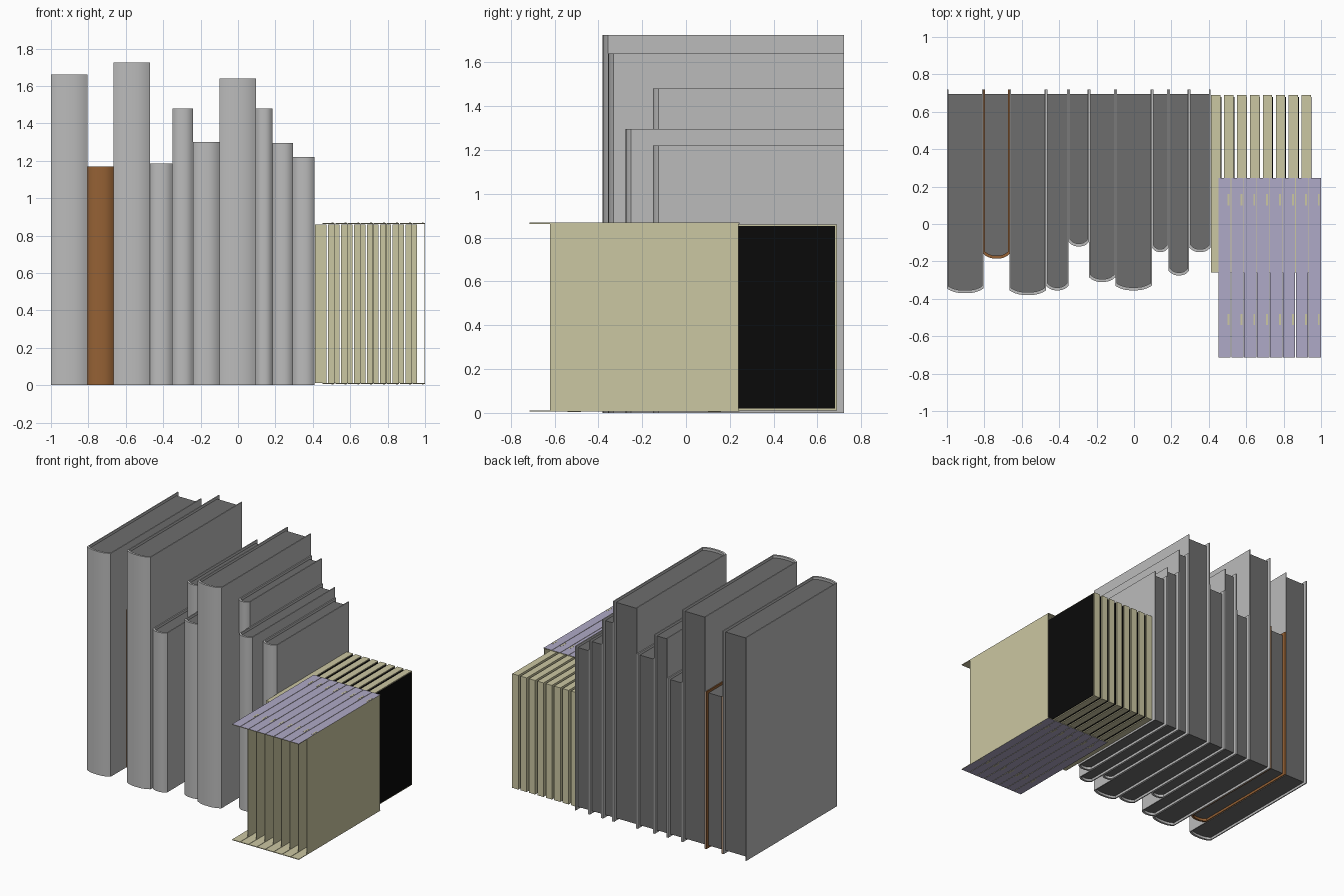
import bpy, bmesh, math

if "Cube" in bpy.data.objects:
    bpy.data.objects.remove(bpy.data.objects["Cube"], do_unlink=True)


def material(name, r, g, b):
    m = bpy.data.materials.new(name)
    m.use_nodes = True
    m.diffuse_color = (r, g, b, 1)
    node = m.node_tree.nodes["Principled BSDF"]
    node.inputs["Base Color"].default_value = (r, g, b, 1)
    node.inputs["Roughness"].default_value = 0.8
    return m


GREY = material("cover grey", 0.5, 0.5, 0.5)
BROWN = material("cover brown", 0.3, 0.12, 0.035)
PAGE = material("page dark grey", 0.155, 0.155, 0.155)
TAN = material("case tan", 0.6, 0.57, 0.36)
LILAC = material("flap lilac", 0.43, 0.40, 0.57)
BLACK = material("insert black", 0.003, 0.003, 0.003)


def extrude(name, outline, z0, z1, mat, smooth=False):
    """Upright prism from an outline of (x, y) points."""
    bm = bmesh.new()
    face = bm.faces.new([bm.verts.new((x, y, z0)) for x, y in outline])
    new = bmesh.ops.extrude_face_region(bm, geom=[face])["geom"]
    top = [v for v in new if isinstance(v, bmesh.types.BMVert)]
    bmesh.ops.translate(bm, vec=(0, 0, z1 - z0), verts=top)
    bmesh.ops.recalc_face_normals(bm, faces=bm.faces)
    mesh = bpy.data.meshes.new(name)
    bm.to_mesh(mesh)
    bm.free()
    mesh.materials.append(mat)
    ob = bpy.data.objects.new(name, mesh)
    bpy.context.scene.collection.objects.link(ob)
    if smooth:
        bpy.ops.object.select_all(action="DESELECT")
        ob.select_set(True)
        bpy.context.view_layer.objects.active = ob
        bpy.ops.object.shade_smooth_by_angle(angle=math.radians(35))
    return ob


def box(name, x0, x1, y0, y1, z0, z1, mat):
    return extrude(name, [(x0, y0), (x1, y0), (x1, y1), (x0, y1)], z0, z1, mat)


def spine_curve(x0, x1, front, bulge, steps=12):
    """Bowed line from x0 to x1, its middle reaching the front."""
    pts = []
    for i in range(steps + 1):
        t = 2 * i / steps - 1
        pts.append((x0 + (x1 - x0) * i / steps, front + bulge * abs(t) ** 2.6))
    return pts


def book(number, x0, x1, height, front, mat):
    t = 0.008
    outer = spine_curve(x0, x1, front, 0.025)
    inner = spine_curve(x0 + t, x1 - t, front + 0.016, 0.022)
    # Wrap-around cover, open at the back
    cover = [(x0, 0.72)] + outer + [(x1, 0.72), (x1 - t, 0.72)]
    cover += inner[::-1] + [(x0 + t, 0.72)]
    extrude(f"book_cover_{number}", cover, 0, height, mat, True)
    # Page block, set in from the cover edges
    pages = [(x0 + t, 0.695)] + inner + [(x1 - t, 0.695)]
    extrude(f"book_pages_{number}", pages, 0.018, height - 0.018, PAGE, True)


# Books: right edge, height, front of the spine
books = [(-0.805, 1.66, -0.37), (-0.665, 1.17, -0.185), (-0.47, 1.725, -0.38),
         (-0.35, 1.185, -0.355), (-0.24, 1.48, -0.12), (-0.10, 1.30, -0.31),
         (0.095, 1.64, -0.355), (0.185, 1.48, -0.15), (0.295, 1.295, -0.275),
         (0.41, 1.22, -0.15)]
left = -1.0
for n, (right, height, front) in enumerate(books, 1):
    book(n, left, right, height, front, BROWN if n == 2 else GREY)
    left = right


def flap(name, x0, x1, z0, z1, outward):
    """Thin lid flap, lilac outside and tan inside, with two tan catches."""
    ob = box(name, x0, x1, -0.715, 0.245, z0, z1, TAN)
    ob.data.materials.append(LILAC)
    for p in ob.data.polygons:
        if p.normal.z * outward > 0.5:
            p.material_index = 1
    z = z1 if outward > 0 else z0 - 0.001
    for k, y in enumerate((-0.54, 0.10)):
        box(f"{name}_catch_{k}", x0 + 0.049, x0 + 0.059, y, y + 0.06,
            z, z + 0.001, TAN)


# Row of thin disc cases with their lids slid forward
for n in range(8):
    shift = 0.069 * n
    x = 0.413 + shift
    box(f"case_tray_{n}", x, x + 0.05, -0.255, 0.69, 0.012, 0.86, TAN)
    box(f"case_front_edge_{n}", x, x + 0.061, -0.26, -0.255, 0.012, 0.86, TAN)
    box(f"case_insert_{n}", x + 0.05, x + 0.054, -0.25, 0.68, 0.02, 0.853, BLACK)
    edge = 0.517 + shift
    box(f"lid_panel_{n}", edge - 0.004, edge, -0.62, 0.24, 0.01, 0.865, TAN)
    flap(f"lid_top_flap_{n}", edge - 0.066, edge, 0.863, 0.868, 1)
    flap(f"lid_bottom_flap_{n}", edge - 0.066, edge, 0.006, 0.011, -1)
